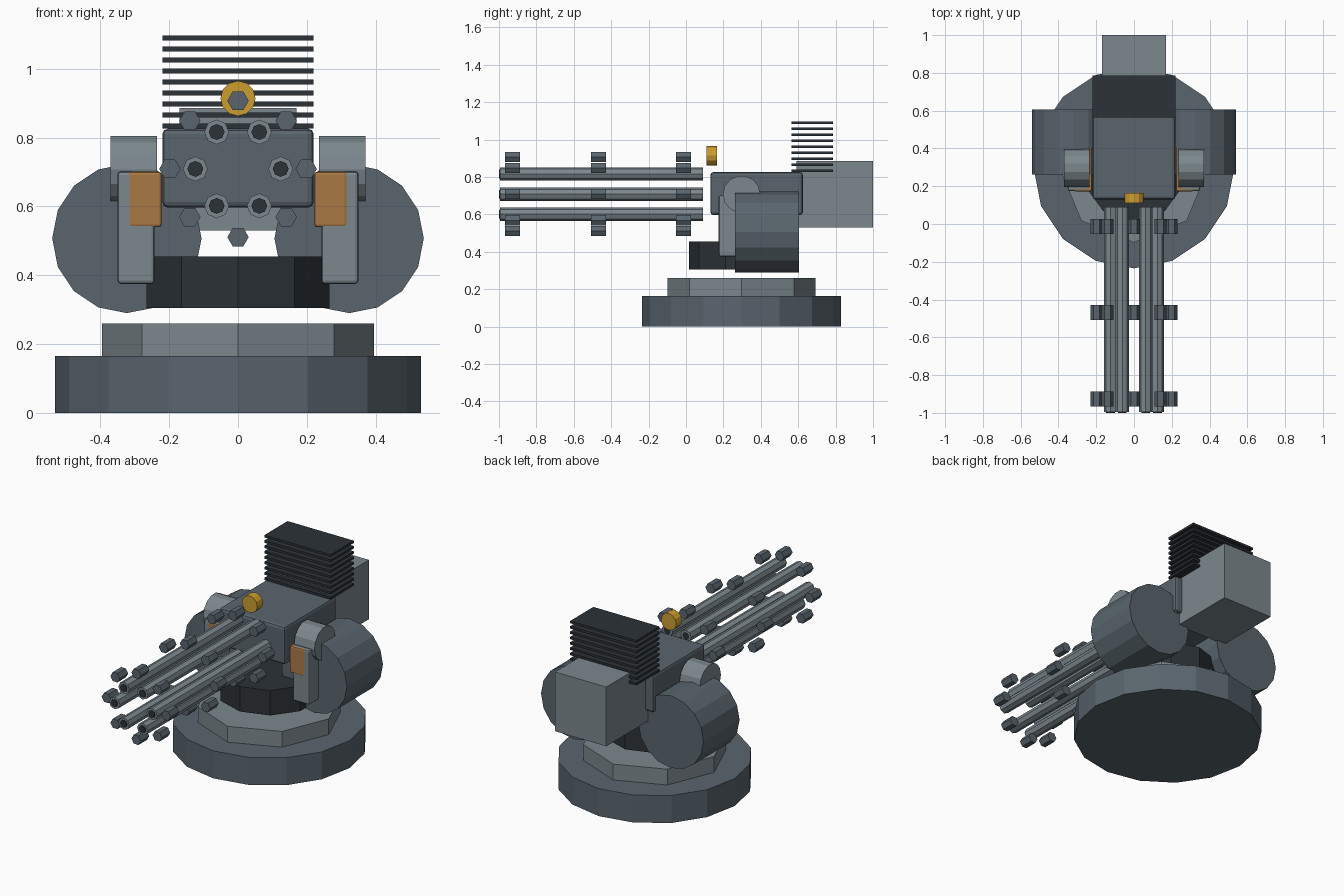
import bpy, bmesh, math
from mathutils import Vector

if "Cube" in bpy.data.objects:
    bpy.data.objects.remove(bpy.data.objects["Cube"])


def material(name, rgb):
    m = bpy.data.materials.new(name)
    m.diffuse_color = (*rgb, 1)
    m.use_nodes = True
    m.node_tree.nodes["Principled BSDF"].inputs["Base Color"].default_value = m.diffuse_color
    return m


DARK = material("dark_steel", (0.025, 0.032, 0.038))
MID = material("mid_steel", (0.10, 0.13, 0.155))
LIGHT = material("light_steel", (0.20, 0.245, 0.27))
GOLD = material("gold", (0.60, 0.34, 0.03))
ORANGE = material("orange", (0.40, 0.19, 0.06))


def finish(bm, name, mat, bevel=0):
    bmesh.ops.recalc_face_normals(bm, faces=bm.faces)
    mesh = bpy.data.meshes.new(name)
    bm.to_mesh(mesh)
    bm.free()
    obj = bpy.data.objects.new(name, mesh)
    bpy.context.collection.objects.link(obj)
    mesh.materials.append(mat)
    if bevel:
        mod = obj.modifiers.new("bevel", 'BEVEL')
        mod.width, mod.segments = bevel, 2
    return obj


def box(name, x, y, z, mat, bevel=0):
    bm = bmesh.new()
    bmesh.ops.create_cube(bm, size=1)
    for v in bm.verts:
        v.co = Vector([(a + b) / 2 + c * (b - a) for (a, b), c in zip((x, y, z), v.co)])
    return finish(bm, name, mat, bevel)


def prism(name, axis, centre, start, end, radius, sides, mat, phase=0, bore=0):
    """n-sided prism along an axis; centre is given in the other two coordinates.
    With a bore it becomes a tube."""
    bm = bmesh.new()

    def ring(r, h):
        out = []
        for i in range(sides):
            a = phase + math.tau * i / sides
            p = [centre[0] + r * math.cos(a), centre[1] + r * math.sin(a)]
            p.insert("xyz".index(axis), h)
            out.append(bm.verts.new(p))
        return out

    def bridge(r1, r2):
        for i in range(sides):
            j = (i + 1) % sides
            bm.faces.new((r1[i], r1[j], r2[j], r2[i]))

    a, b = ring(radius, start), ring(radius, end)
    bridge(a, b)
    if bore:
        c, d = ring(bore, start), ring(bore, end)
        bridge(c, d)
        bridge(a, c)
        bridge(b, d)
    else:
        bm.faces.new(a)
        bm.faces.new(b)
    return finish(bm, name, mat)


CY = 0.297          # turret axis in y
GZ = 0.709          # gun axis height

# Stepped base and rotating collar
prism("base_plate", 'z', (0, CY), 0, 0.165, 0.532, 16, MID)
prism("base_step", 'z', (0, CY), 0.165, 0.26, 0.395, 8, LIGHT)
prism("turret_collar", 'z', (0, CY), 0.305, 0.455, 0.28, 10, DARK, -math.pi / 2)

# Receiver and rear housing
box("receiver", (-0.22, 0.22), (0.13, 0.625), (0.597, 0.826), MID, 0.016)
box("rear_housing", (-0.17, 0.17), (0.59, 1.0), (0.53, 0.886), LIGHT)

# Cooling fins
for i in range(9):
    z = 0.834 + 0.032 * i
    box(f"cooling_fin_{i}", (-0.22, 0.22), (0.565, 0.785), (z - 0.007, z + 0.007), DARK)

# Side arms, trunnions, panels and ammunition drums
for s, side in ((-1, "left"), (1, "right")):
    def span(a, b):
        return tuple(sorted((s * a, s * b)))
    box(f"{side}_arm", span(0.242, 0.35), (0.175, 0.42), (0.375, 0.702), LIGHT, 0.01)
    box(f"{side}_panel", span(0.222, 0.318), (0.173, 0.415), (0.54, 0.701), ORANGE, 0.008)
    prism(f"{side}_trunnion", 'x', (CY, 0.708), *span(0.235, 0.37), 0.1, 14, LIGHT)
    prism(f"{side}_ammo_drum", 'y', (s * 0.323, 0.507), 0.263, 0.605, 0.217, 16, MID)

# Barrel cluster with dark liners
for i in range(6):
    a = math.tau * i / 6
    c = (0.124 * math.cos(a), GZ + 0.124 * math.sin(a))
    prism(f"barrel_{i}", 'y', c, -0.995, 0.09, 0.036, 8, LIGHT, 0, 0.023)
    prism(f"barrel_liner_{i}", 'y', c, -1.0, 0.09, 0.023, 8, DARK)

# Three rings of hex bolts around the barrels
for row, y in enumerate((-0.927, -0.468, -0.013)):
    for i in range(8):
        a = math.tau * i / 8
        c = (0.198 * math.cos(a), GZ + 0.198 * math.sin(a))
        prism(f"clamp_bolt_{row}_{i}", 'y', c, y - 0.04, y + 0.04, 0.031, 6, MID)

# Sight lens
prism("sight_lens", 'y', (0, 0.914), 0.11, 0.165, 0.051, 12, GOLD)
